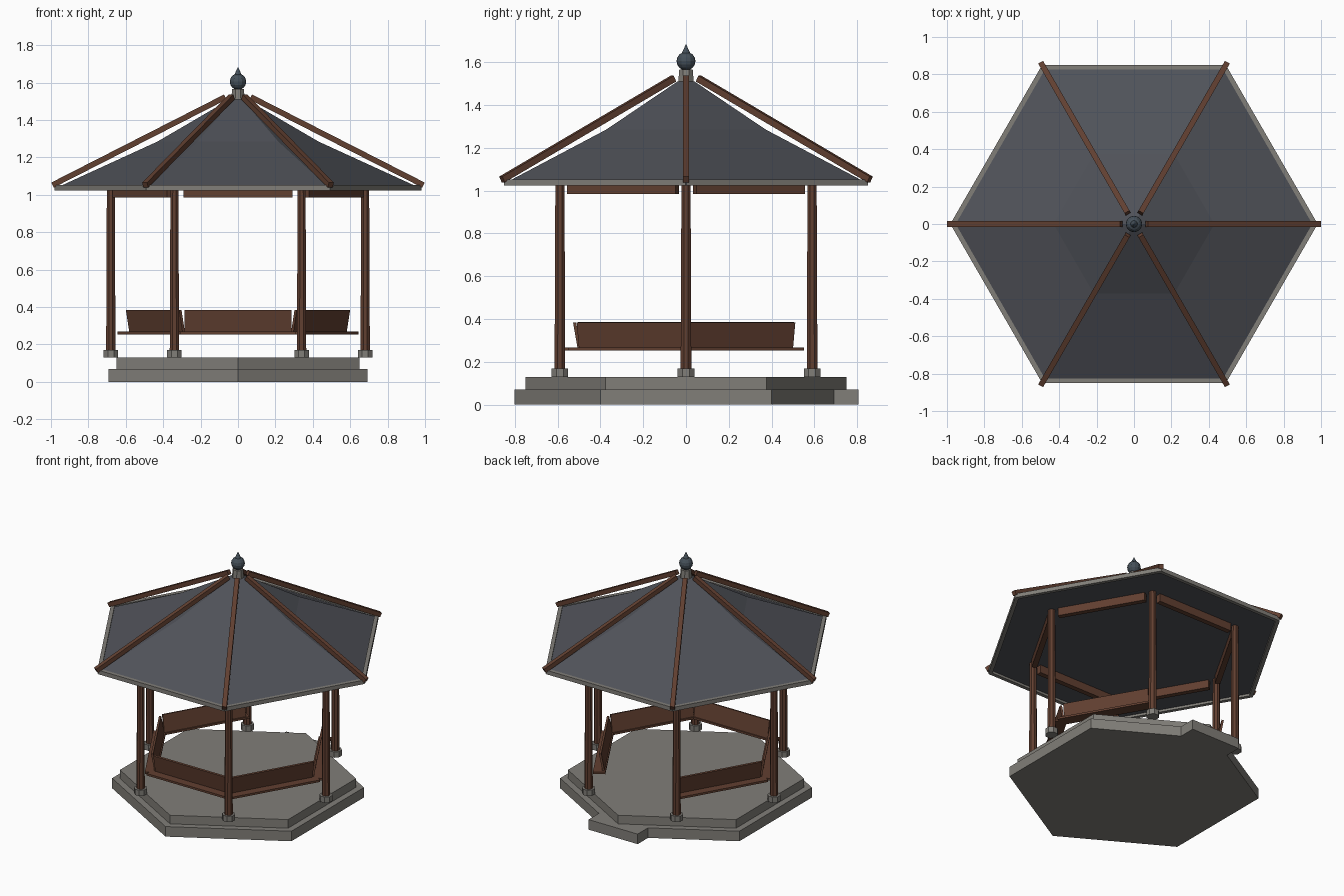
import bpy, bmesh, math
from math import sin, cos, pi, radians
from mathutils import Matrix, Vector

if "Cube" in bpy.data.objects:
    bpy.data.objects.remove(bpy.data.objects["Cube"])


def material(name, rgb):
    m = bpy.data.materials.new(name)
    m.diffuse_color = (*rgb, 1)
    m.use_nodes = True
    m.node_tree.nodes["Principled BSDF"].inputs["Base Color"].default_value = m.diffuse_color
    return m


WOOD = material("wood", (0.12, 0.05, 0.03))
SLATE = material("slate", (0.08, 0.085, 0.1))
STONE = material("stone", (0.22, 0.21, 0.19))
METAL = material("dark_metal", (0.06, 0.08, 0.1))


def finish(name, bm, mat, matrix=Matrix()):
    bmesh.ops.recalc_face_normals(bm, faces=bm.faces)
    me = bpy.data.meshes.new(name)
    bm.to_mesh(me)
    bm.free()
    me.materials.append(mat)
    ob = bpy.data.objects.new(name, me)
    ob.matrix_world = matrix
    bpy.context.collection.objects.link(ob)
    return ob


def lathe(name, profile, sides, mat, turn=0.0, at=(0, 0)):
    """Flat-sided solid from (radius, z) rings; radius 0 makes a point."""
    bm = bmesh.new()
    rings = []
    for r, z in profile:
        n = 1 if r == 0 else sides
        rings.append([bm.verts.new((at[0] + r * cos(turn + 2 * pi * i / sides),
                                    at[1] + r * sin(turn + 2 * pi * i / sides), z))
                      for i in range(n)])
    for a, b in zip(rings, rings[1:]):
        for i in range(sides):
            j = (i + 1) % sides
            quad = [a[i % len(a)], a[j % len(a)], b[j % len(b)], b[i % len(b)]]
            bm.faces.new(list(dict.fromkeys(quad)))
    for ring in (rings[0], rings[-1]):
        if len(ring) > 2:
            bm.faces.new(ring)
    return finish(name, bm, mat)


def box(name, center, size, mat, angle=0.0, tilt=0.0):
    """Box placed in a (radial, tangential, up) frame turned by angle."""
    bm = bmesh.new()
    bmesh.ops.create_cube(bm, size=1)
    bmesh.ops.scale(bm, vec=size, verts=bm.verts)
    m = (Matrix.Rotation(angle, 4, 'Z') @ Matrix.Translation(Vector(center))
         @ Matrix.Rotation(tilt, 4, 'Y'))
    return finish(name, bm, mat, m)


# stone base, turned half a side from the roof, with an entry step at the back
lathe("lower_base", [(0.80, 0), (0.80, 0.07)], 6, STONE, radians(30))
lathe("upper_base", [(0.75, 0.07), (0.75, 0.13)], 6, STONE, radians(30))
box("entry_step", (0, 0.70, 0.035), (0.38, 0.21, 0.07), STONE)

# rafter end points as (radius, z)
r0, z0, r1, z1 = 0.992, 1.052, 0.068, 1.523
slope = math.atan2(z1 - z0, r0 - r1)

for i in range(6):
    corner = radians(60 * i)
    side = radians(60 * i + 30)
    at = (0.68 * cos(corner), 0.68 * sin(corner))

    # posts on stone footings
    lathe(f"footing_{i}", [(0.042, 0.13), (0.042, 0.17)], 8, STONE, pi / 8, at)
    lathe(f"post_{i}", [(0.027, 0.17), (0.023, 1.045)], 8, WOOD, pi / 8, at)

    # beams, eave boards and ridge rafters
    box(f"beam_{i}", (0.589, 0, 1.015), (0.035, 0.585, 0.06), WOOD, side)
    box(f"eave_board_{i}", (0.838, 0, 1.038), (0.025, 0.975, 0.028), STONE, side)
    box(f"rafter_{i}", ((r0 + r1) / 2, 0, (z0 + z1) / 2),
        (math.hypot(r0 - r1, z1 - z0), 0.03, 0.03), WOOD, corner, slope)

    # benches on every side but the entry
    if i != 1:
        box(f"bench_seat_{i}", (0.525, 0, 0.261), (0.08, 0.62, 0.014), WOOD, side)
        box(f"bench_back_{i}", (0.510, 0, 0.325), (0.014, 0.57, 0.12), WOOD,
            side, radians(10))

# slightly hollow roof with a flat ceiling
lathe("roof", [(0.965, 1.04), (0.43, 1.285), (0.045, 1.51)], 6, SLATE)

# finial
lathe("finial_collar", [(0.04, 1.50), (0.034, 1.565)], 8, STONE, pi / 8)
ball = [(0.044 * sin(pi * k / 8), 1.605 - 0.044 * cos(pi * k / 8)) for k in range(7)]
lathe("finial_ball", ball + [(0.019, 1.643), (0, 1.685)], 12, METAL)
